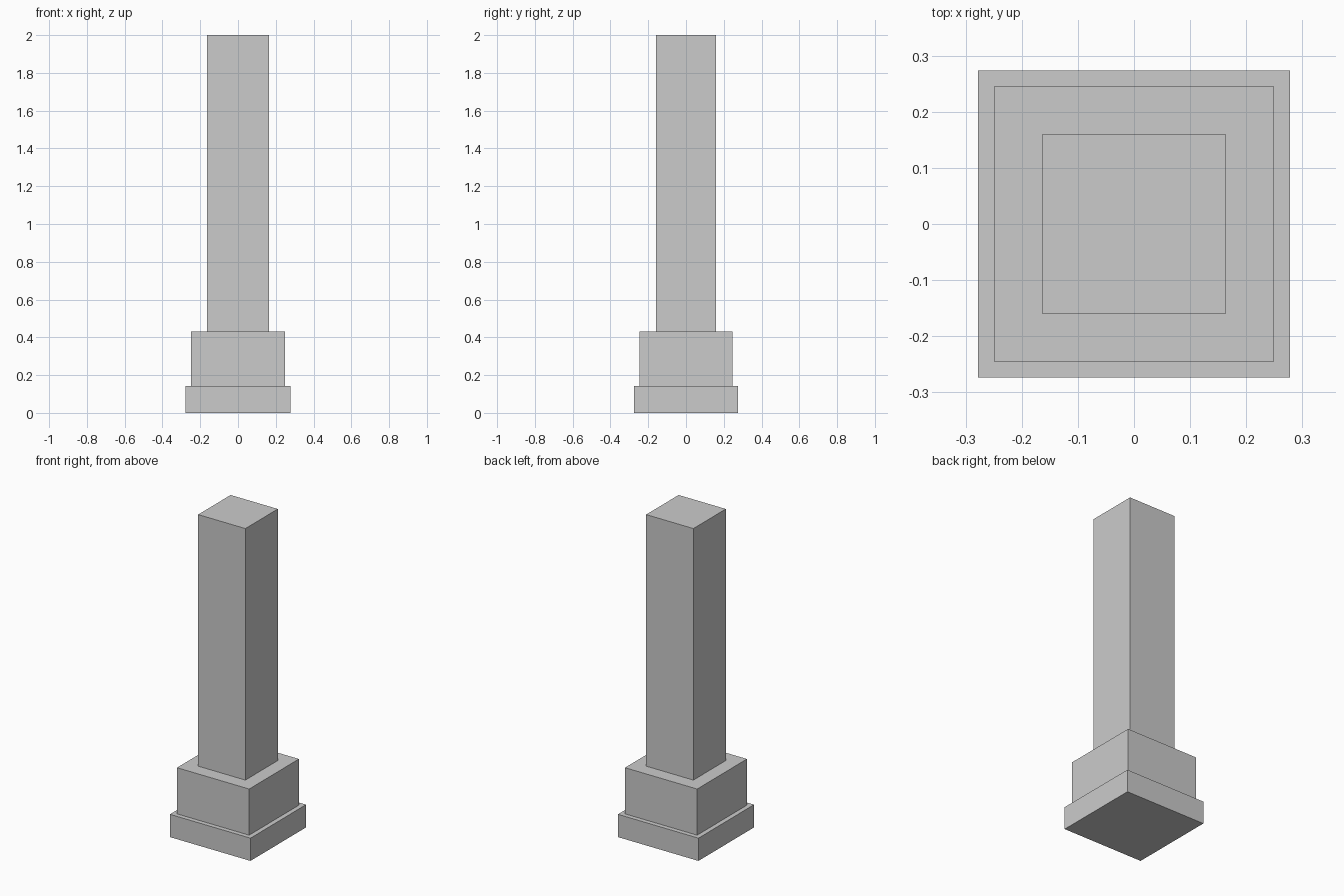
import bpy

if "Cube" in bpy.data.objects:
    bpy.data.objects.remove(bpy.data.objects["Cube"])


def block(name, width, depth, bottom, top):
    """Box centred on the z axis, spanning bottom to top."""
    bpy.ops.mesh.primitive_cube_add(size=1, location=(0, 0, (bottom + top) / 2))
    obj = bpy.context.object
    obj.name = name
    obj.scale = (width, depth, top - bottom)
    bpy.ops.object.transform_apply(location=False, rotation=False, scale=True)
    return obj


# Stepped base
block("base_plinth", 0.556, 0.548, 0.0, 0.142)
block("pedestal", 0.498, 0.491, 0.142, 0.43)

# Square pillar
block("pillar_shaft", 0.326, 0.32, 0.43, 2.0)
